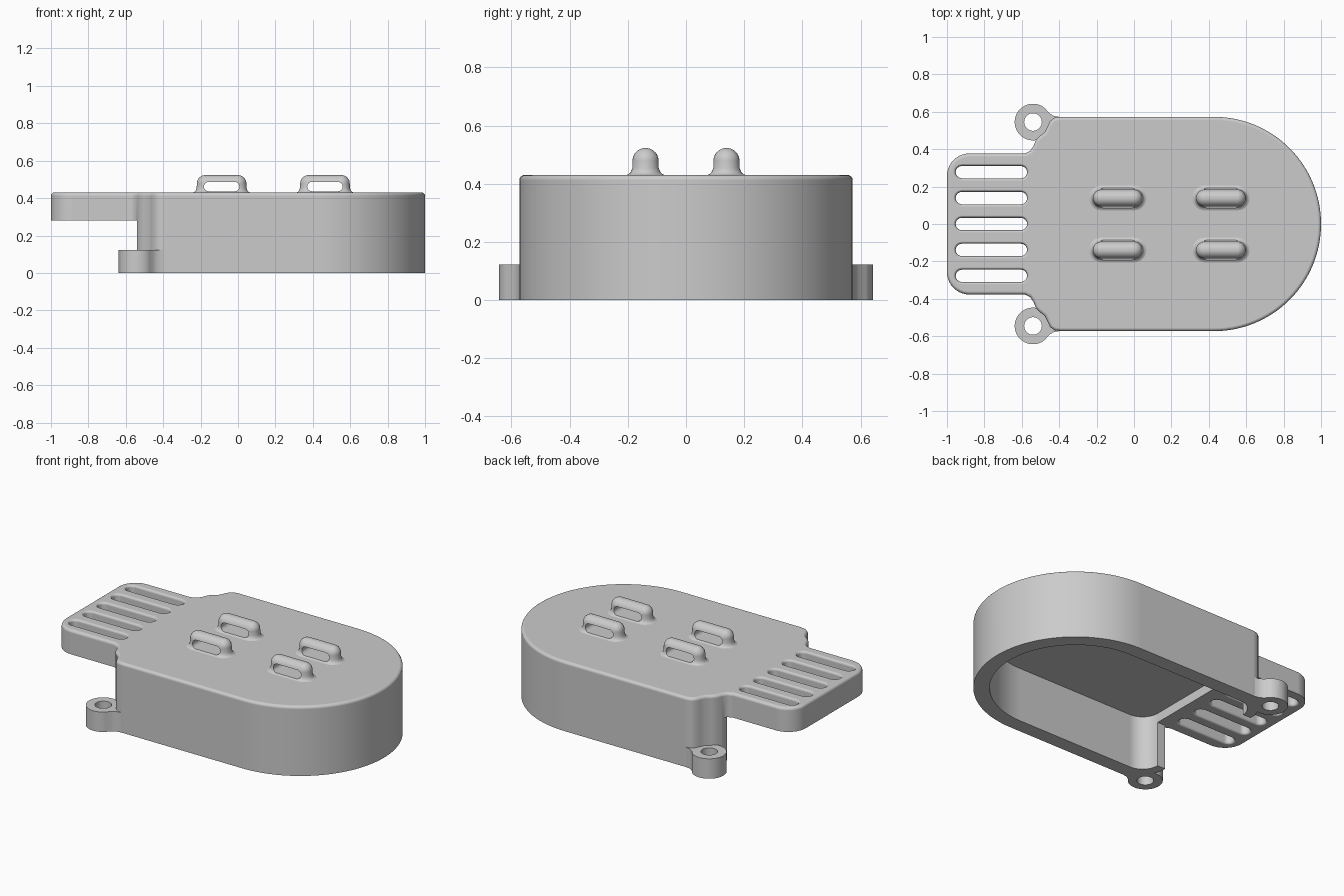
import bpy, bmesh
from math import sin, cos, radians

if "Cube" in bpy.data.objects:
    bpy.data.objects.remove(bpy.data.objects["Cube"], do_unlink=True)

grey = bpy.data.materials.new("light_grey")
grey.use_nodes = True
grey.diffuse_color = (0.6, 0.6, 0.6, 1)
grey.node_tree.nodes["Principled BSDF"].inputs["Base Color"].default_value = (0.6, 0.6, 0.6, 1)


def arc(cx, cy, r, a0, a1, n):
    steps = [radians(a0 + (a1 - a0) * i / n) for i in range(n + 1)]
    return [(cx + r * cos(a), cy + r * sin(a)) for a in steps]


def stadium(cx, cy, half, r, n=12):
    """Rounded slot outline; half is half the straight length."""
    return arc(cx + half, cy, r, -90, 90, n) + arc(cx - half, cy, r, 90, 270, n)


def mirrored(half):
    """Close a +y half outline across the x axis."""
    return half + [(x, -y) for x, y in reversed(half) if y > 1e-6]


def level(outline, z):
    return [(x, y, z) for x, y in outline]


def across(profile, y):
    """Two copies of an xz profile, at -y and +y."""
    return [[(x, s * y, z) for x, z in profile] for s in (1, -1)]


def loft(name, *stacks, bevel_z=None):
    """One object made of capped stacks of matching rings."""
    bm = bmesh.new()
    for rings in stacks:
        loops = [[bm.verts.new(p) for p in ring] for ring in rings]
        for a, b in zip(loops, loops[1:]):
            for i in range(len(a)):
                j = (i + 1) % len(a)
                bm.faces.new((a[i], a[j], b[j], b[i]))
        bm.faces.new(loops[0][::-1])
        bm.faces.new(loops[-1])
    bmesh.ops.recalc_face_normals(bm, faces=bm.faces)
    if bevel_z is not None:
        rim = [e for e in bm.edges if all(abs(v.co.z - bevel_z) < 1e-5 for v in e.verts)]
        bmesh.ops.bevel(bm, geom=rim, offset=0.018, segments=4, profile=0.5, affect='EDGES')
    mesh = bpy.data.meshes.new(name)
    bm.to_mesh(mesh)
    bm.free()
    mesh.materials.append(grey)
    ob = bpy.data.objects.new(name, mesh)
    bpy.context.collection.objects.link(ob)
    return ob


def cut(ob, *cutters):
    """Subtract the cutters for good and remove them."""
    for c in cutters:
        mod = ob.modifiers.new("cut", 'BOOLEAN')
        mod.operation, mod.solver, mod.object = 'DIFFERENCE', 'EXACT', c
    dg = bpy.context.evaluated_depsgraph_get()
    mesh = bpy.data.meshes.new_from_object(ob.evaluated_get(dg))
    ob.modifiers.clear()
    ob.data = mesh
    for c in cutters:
        bpy.data.objects.remove(c, do_unlink=True)


TOP, LEDGE, CEILING = 0.43, 0.28, 0.338

# Housing: round nose, straight sides, waisted shoulders and a narrow grille end
shoulder = [(-0.39, 0.573), (-0.425, 0.568), (-0.449, 0.55), (-0.462, 0.522),
            (-0.478, 0.49), (-0.505, 0.47), (-0.526, 0.447), (-0.537, 0.417),
            (-0.555, 0.39), (-0.585, 0.377)]
outline = mirrored(arc(0.427, 0, 0.573, 0, 90, 32) + shoulder + arc(-0.88, 0.257, 0.12, 90, 180, 10))
housing = loft("housing", [level(outline, 0), level(outline, TOP)], bevel_z=TOP)

# Hollow inside, open below
inner = mirrored(arc(0.427, 0, 0.482, 0, 90, 32) + arc(-0.375, 0.372, 0.11, 90, 180, 10))
cavity = loft("cavity_cutter", [level(inner, -0.1), level(inner, CEILING)])

# Space under the grille, and the doorway level with its underside
under = [(-1.2, -0.1), (-0.54, -0.1), (-0.54, LEDGE), (-1.2, LEDGE)]
door = [(-0.6, -0.1), (-0.4, -0.1), (-0.4, LEDGE), (-0.6, LEDGE)]
underside = loft("underside_cutter", across(under, 0.8))
doorway = loft("doorway_cutter", across(door, 0.372))

# Five grille slots with softened upper and lower rims
slot_rings = [(0.2, 0.046), (LEDGE, 0.046), (0.285, 0.038), (0.295, 0.033),
              (0.415, 0.033), (0.425, 0.038), (TOP, 0.046), (0.5, 0.046)]
slots = loft("slot_cutter", *[[level(stadium(-0.7625, 0.1385 * k, 0.158, r, 8), z)
                               for z, r in slot_rings] for k in range(-2, 3)])
cut(housing, cavity, underside, doorway, slots)
parts = [housing]

# Strap loops: domed bars with flared feet and an eye through each
dome = [(z, r) for r, z in arc(0, 0.478, 0.045, 0, 84, 8)]
loop_rings = [(0.42, 0.07), (0.429, 0.069), (0.433, 0.058), (0.44, 0.051), (0.454, 0.046)] + dome
for place, cx in (("rear", -0.0875), ("front", 0.465)):
    for side, s in (("left", 1), ("right", -1)):
        bar = loft(f"{place}_{side}_strap_loop",
                   [level(stadium(cx, 0.139 * s, 0.0875, r), z) for z, r in loop_rings])
        eye = stadium(cx, 0.4615, 0.07, 0.025, 8)
        cut(bar, loft("eye_cutter", across(eye, 0.3)))
        parts.append(bar)

# Screw tabs at the shoulders
for side, s in (("left", 1), ("right", -1)):
    tab_outline = arc(-0.54, 0.545, 0.098, 48, 290, 32) + [
        (-0.485, 0.462), (-0.42, 0.52), (-0.40, 0.573), (-0.43, 0.578), (-0.455, 0.594)]
    tab_outline = [(x, s * y) for x, y in tab_outline]
    hole = arc(-0.54, s * 0.545, 0.047, 0, 350, 35)
    tab = loft(f"{side}_screw_tab", [level(tab_outline, 0), level(tab_outline, 0.123)])
    cut(tab, loft("hole_cutter", [level(hole, -0.1), level(hole, 0.3)]))
    parts.append(tab)

# Smooth the curves, keep the corners crisp and the large faces flat
bpy.ops.object.select_all(action='DESELECT')
for ob in parts:
    ob.select_set(True)
bpy.context.view_layer.objects.active = housing
bpy.ops.object.shade_smooth_by_angle(angle=radians(35))
for ob in parts:
    flatten = ob.modifiers.new("flat_normals", 'WEIGHTED_NORMAL')
    flatten.keep_sharp = True
    flatten.weight = 100
